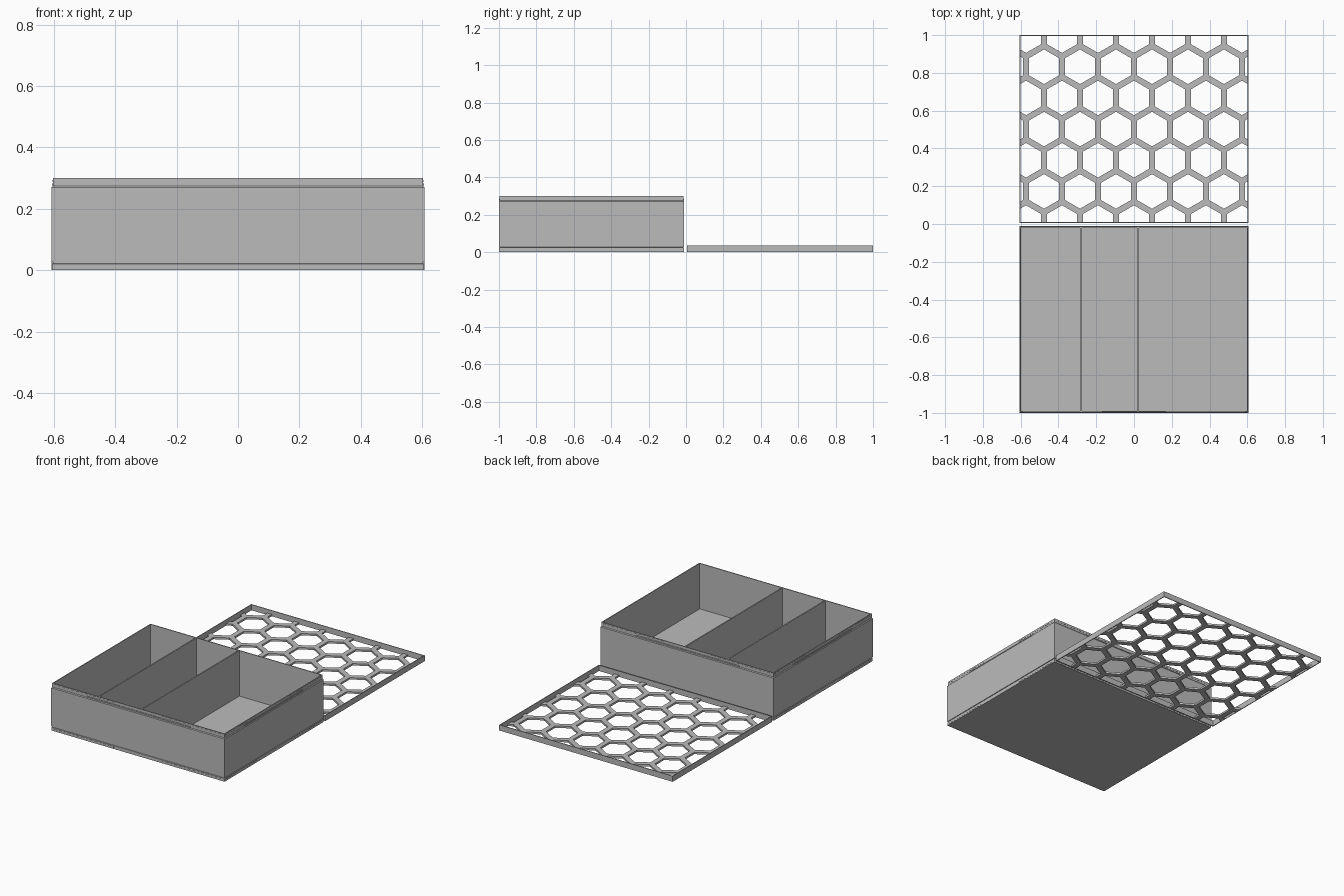
import bpy, bmesh, math
from mathutils import Vector

cube = bpy.data.objects.get("Cube")
if cube:
    bpy.data.objects.remove(cube, do_unlink=True)

grey = bpy.data.materials.new("plain grey")
grey.use_nodes = True
grey.diffuse_color = (0.5, 0.5, 0.5, 1)
grey.node_tree.nodes["Principled BSDF"].inputs["Base Color"].default_value = grey.diffuse_color

HALF_X = 0.607
BOX_Y, BOX_HALF_Y = -0.505, 0.495
LID_Y, LID_HALF_Y = 0.5025, 0.4975
HEIGHT = 0.30


def finish(name, bm):
    bmesh.ops.recalc_face_normals(bm, faces=bm.faces)
    mesh = bpy.data.meshes.new(name)
    bm.to_mesh(mesh)
    bm.free()
    mesh.materials.append(grey)
    obj = bpy.data.objects.new(name, mesh)
    bpy.context.collection.objects.link(obj)
    return obj


def block(name, low, high):
    bm = bmesh.new()
    bmesh.ops.create_cube(bm, size=1)
    for v in bm.verts:
        v.co = Vector([(a + b) / 2 + c * (b - a) for a, b, c in zip(low, high, v.co)])
    return finish(name, bm)


def rectangular_shell(name, cy, half_y, profile, closed):
    """Sweep (inset, z) points round a rectangle; cap the ends unless closed."""
    bm = bmesh.new()
    rings = []
    for inset, z in profile:
        hx, hy = HALF_X - inset, half_y - inset
        rings.append([bm.verts.new((sx * hx, cy + sy * hy, z))
                      for sx, sy in ((-1, -1), (1, -1), (1, 1), (-1, 1))])
    pairs = list(zip(rings, rings[1:]))
    if closed:
        pairs.append((rings[-1], rings[0]))
    for a, b in pairs:
        for i in range(4):
            j = (i + 1) % 4
            bm.faces.new((a[i], a[j], b[j], b[i]))
    if not closed:
        bm.faces.new(rings[0])
        bm.faces.new(rings[-1])
    return finish(name, bm)


# Open box with a groove above the base and a stepped rim
rectangular_shell("box_shell", BOX_Y, BOX_HALF_Y, [
    (0.001, 0), (0.001, 0.021), (0.004, 0.022), (0.004, 0.026), (0, 0.027),
    (0, 0.27), (0.004, 0.275), (0.004, HEIGHT), (0.010, HEIGHT), (0.010, 0.012)], False)

# Dividers
for name, x in (("left_divider", 0.02), ("right_divider", -0.28)):
    inner = BOX_HALF_Y - 0.010
    block(name, (x - 0.004, BOX_Y - inner, 0.012), (x + 0.004, BOX_Y + inner, HEIGHT))

# Snap ridges and thin tabs on all four sides
for side in (-1, 1):
    y_rim = BOX_Y + side * (BOX_HALF_Y - 0.004)
    x_rim = side * (HALF_X - 0.004)
    block("rim_ridge_long", (-0.365, y_rim - 0.003, 0.276), (0.365, y_rim + 0.003, 0.283))
    block("rim_ridge_short", (x_rim - 0.003, BOX_Y - 0.295, 0.276),
          (x_rim + 0.003, BOX_Y + 0.295, 0.283))
    for end in (-1, 1):
        for z, shift in ((0.007, 0.003), (0.287, 0)):
            xs = sorted((end * 0.17, end * 0.59))
            ys = sorted((BOX_Y + end * 0.165, BOX_Y + end * 0.48))
            y, x = y_rim + side * shift, x_rim + side * shift
            block("edge_tab_long", (xs[0], y - 0.001, z), (xs[1], y + 0.001, z + 0.007))
            block("edge_tab_short", (x - 0.001, ys[0], z), (x + 0.001, ys[1], z + 0.007))

# Lid rim
WALL = 0.005
rectangular_shell("lid_rim", LID_Y, LID_HALF_Y,
                  [(0, 0), (0, 0.036), (WALL, 0.036), (WALL, 0)], True)

# Honeycomb panel: hexagon frames clipped to the inside of the rim
PITCH, BAR, THICK = 0.1905, 0.032, 0.012
ROW = PITCH * math.sqrt(3) / 2
bm = bmesh.new()


def hexagon(cx, cy, flats, z):
    r = flats / math.sqrt(3)
    return [bm.verts.new((cx + r * math.sin(i * math.pi / 3),
                          cy + r * math.cos(i * math.pi / 3), z)) for i in range(6)]


for row in range(-3, 4):
    for col in range(-4, 5):
        cx = (col + (0 if row % 2 else 0.5)) * PITCH
        cy = LID_Y + row * ROW
        loops = [hexagon(cx, cy, flats, z) for flats, z in (
            (PITCH, 0), (PITCH - BAR, 0), (PITCH - BAR, THICK), (PITCH, THICK))]
        for a, b in zip(loops, loops[1:]):
            for i in range(6):
                j = (i + 1) % 6
                bm.faces.new((a[i], a[j], b[j], b[i]))
bmesh.ops.remove_doubles(bm, verts=bm.verts, dist=0.0001)
for s in (-1, 1):
    for point, normal in (((s * (HALF_X - WALL), 0, 0), (s, 0, 0)),
                          ((0, LID_Y + s * (LID_HALF_Y - WALL), 0), (0, s, 0))):
        bmesh.ops.bisect_plane(bm, geom=bm.verts[:] + bm.edges[:] + bm.faces[:],
                               plane_co=point, plane_no=normal, clear_outer=True)
finish("lid_honeycomb", bm)
